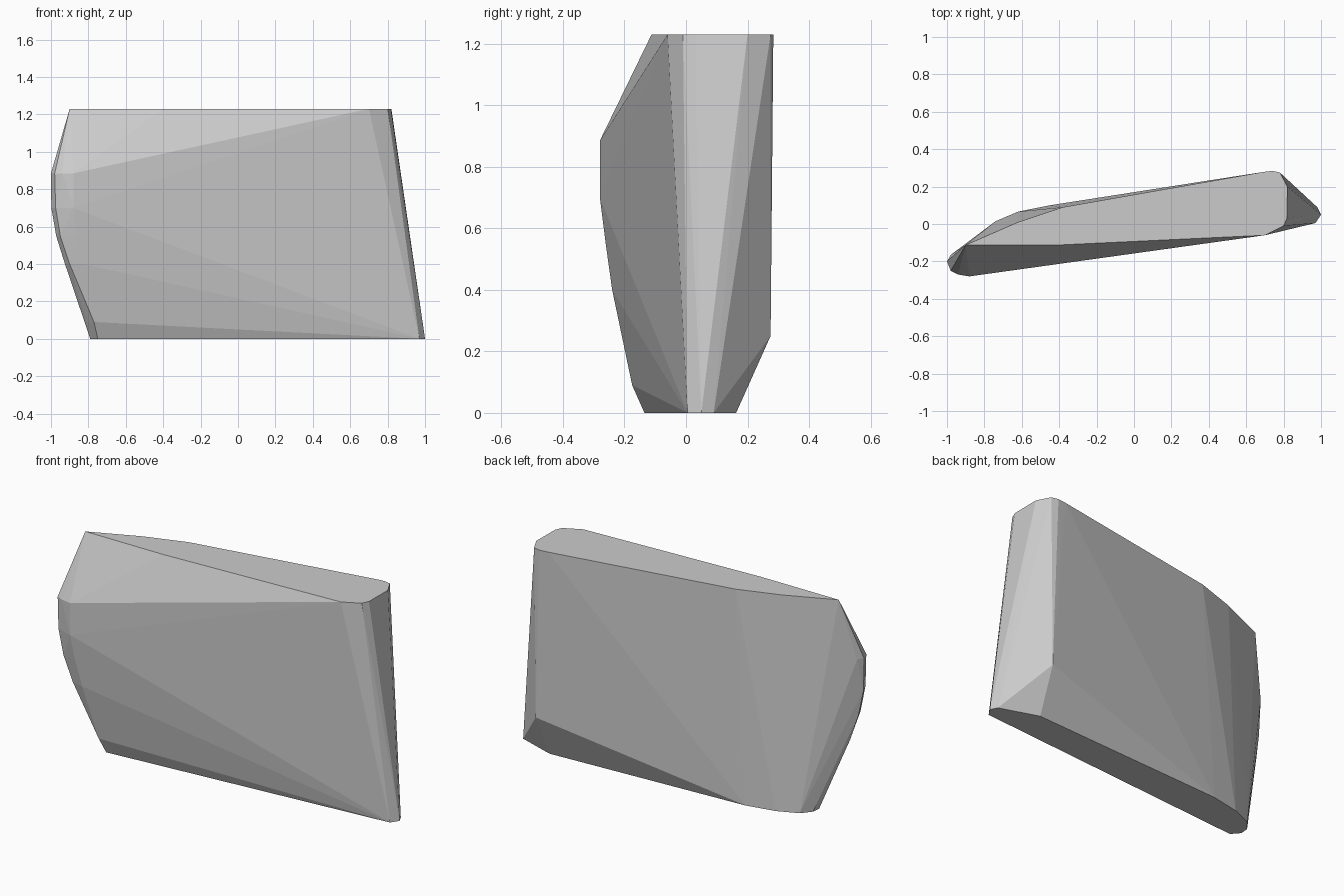
import bpy, bmesh, math

# Horizontal sections of the faceted slab: height -> outline points (x, y)
sections = {
    # flat underside, lens shaped
    0.00: [(1.0, 0.05), (0.97, 0.005), (0.98, 0.09), (0.76, 0.163),
           (-0.45, 0.10), (-0.62, 0.066), (-0.74, 0.015), (-0.785, -0.04),
           (-0.79, -0.09), (-0.75, -0.135)],
    # chamfer corners at the lower left and back right
    0.09: [(-0.77, -0.175), (-0.81, -0.13)],
    0.25: [(0.77, 0.275)],
    # rounded left edge
    0.40: [(-0.925, -0.18), (-0.90, -0.225), (-0.83, -0.24)],
    0.55: [(-0.972, -0.19), (-0.95, -0.24), (-0.86, -0.261)],
    0.70: [(-0.998, -0.20), (-0.975, -0.25), (-0.88, -0.28)],
    0.885: [(-0.98, -0.165), (-1.0, -0.20), (-0.98, -0.25),
            (-0.94, -0.27), (-0.88, -0.28)],
    # flat top
    1.23: [(-0.90, -0.112), (-0.40, -0.112), (0.70, -0.06), (0.80, -0.01),
           (0.818, 0.03), (0.82, 0.20), (0.78, 0.275), (0.74, 0.284),
           (0.69, 0.278), (-0.38, 0.09), (-0.62, 0.01)],
}

# Wrap the sections in a convex skin
bm = bmesh.new()
for z, outline in sections.items():
    for x, y in outline:
        bm.verts.new((x, y, z))
res = bmesh.ops.convex_hull(bm, input=bm.verts[:])
bmesh.ops.delete(bm, geom=[v for v in bm.verts if not v.link_faces], context='VERTS')
bmesh.ops.dissolve_limit(bm, angle_limit=math.radians(0.5),
                         verts=bm.verts[:], edges=bm.edges[:])
bmesh.ops.recalc_face_normals(bm, faces=bm.faces[:])

mesh = bpy.data.meshes.new("stone_slab")
bm.to_mesh(mesh)
bm.free()
slab = bpy.data.objects.new("stone_slab", mesh)
bpy.context.collection.objects.link(slab)
